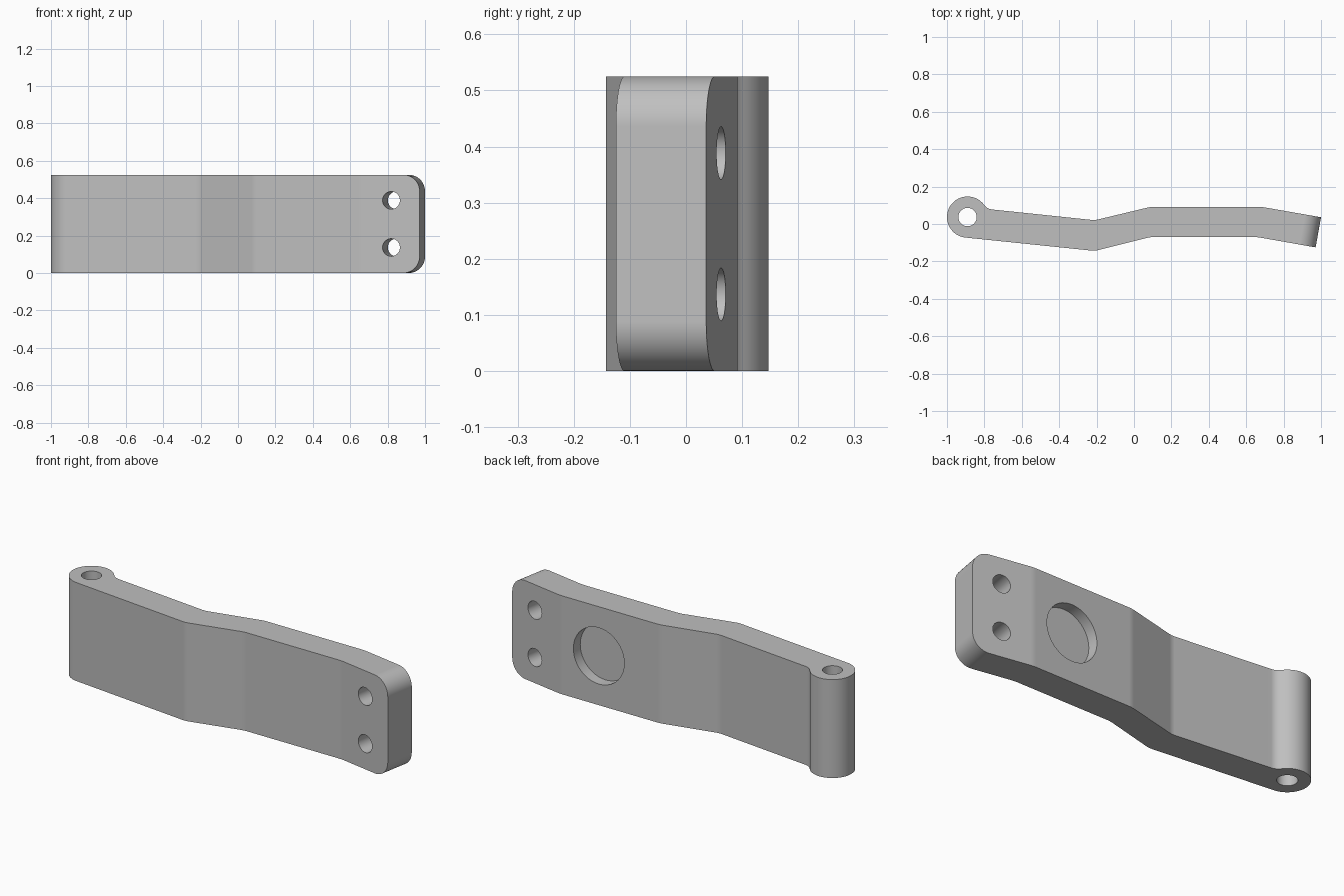
import bpy, bmesh
from math import sin, cos, atan2, sqrt, radians, pi
from mathutils import Vector

if "Cube" in bpy.data.objects:
    bpy.data.objects.remove(bpy.data.objects["Cube"])

HEIGHT = 0.525
PIN = Vector((-0.89, 0.037))      # hinge barrel axis
BARREL_R, FILLET_R = 0.11, 0.06
TILT = radians(6)                 # slope of the arm next to the barrel
TIP = radians(10)                 # slope of the tip

grey = bpy.data.materials.new("plain grey")
grey.use_nodes = True
grey.diffuse_color = (0.52, 0.52, 0.52, 1)
grey.node_tree.nodes["Principled BSDF"].inputs["Base Color"].default_value = grey.diffuse_color


def arc(centre, radius, start, end, steps):
    return [centre + radius * Vector((cos(a), sin(a)))
            for a in (start + (end - start) * i / steps for i in range(steps + 1))]


def cutter(name, radius, depth, location, rotation):
    bpy.ops.mesh.primitive_cylinder_add(vertices=64, radius=radius, depth=depth,
                                        location=location, rotation=rotation)
    ob = bpy.context.object
    ob.name = name
    ob.hide_render = True
    ob.data.materials.append(grey)
    return ob


# Hollow fillet between the arm's rear face and the barrel
rear_bend = Vector((-0.21, 0.02))
along = Vector((-cos(TILT), sin(TILT)))
up = Vector((sin(TILT), cos(TILT)))
base = rear_bend + up * FILLET_R - PIN
b = base.dot(along)
t = -b - sqrt(b * b - base.length_squared + (BARREL_R + FILLET_R) ** 2)
fillet_centre = rear_bend + up * FILLET_R + along * t
to_barrel = PIN - fillet_centre
join = atan2(-to_barrel.y, -to_barrel.x)

# Plan outline: bends, tip, then fillet and barrel arcs
bends = [Vector(p) for p in ((-0.21, -0.144), (0.085, -0.07), (0.66, -0.07))]
tip = [Vector((0.971, -0.125)), Vector((1.0, 0.036))]
rear_bends = [Vector(p) for p in ((0.68, 0.092), (0.09, 0.092))] + [rear_bend]
outline = bends + tip + rear_bends
outline += arc(fillet_centre, FILLET_R, -pi / 2 - TILT, -pi + join, 10)
outline += arc(PIN, BARREL_R, join, 1.5 * pi - TILT, 48)[1:]

# Arm body
bm = bmesh.new()
face = bm.faces.new([bm.verts.new((p.x, p.y, 0)) for p in outline])
top = bmesh.ops.extrude_face_region(bm, geom=[face])
bmesh.ops.translate(bm, vec=(0, 0, HEIGHT),
                    verts=[v for v in top["geom"] if isinstance(v, bmesh.types.BMVert)])
bmesh.ops.recalc_face_normals(bm, faces=bm.faces)


def is_at(edge, points):
    return all(any((v.co.xy - p).length < 1e-4 for p in points) for v in edge.verts)


def is_upright(edge):
    return abs(edge.verts[0].co.z - edge.verts[1].co.z) > 0.1


# Rounded tip corners, then slightly softened bends
corners = [e for e in bm.edges if is_at(e, tip) and not is_upright(e)]
bmesh.ops.bevel(bm, geom=corners, offset=0.088, segments=12, profile=0.5, affect='EDGES')
folds = [e for e in bm.edges if is_upright(e) and is_at(e, bends + rear_bends)]
bmesh.ops.bevel(bm, geom=folds, offset=0.015, segments=2, profile=0.5, affect='EDGES')

mesh = bpy.data.meshes.new("hinged_arm")
bm.to_mesh(mesh)
bm.free()
arm = bpy.data.objects.new("hinged_arm", mesh)
bpy.context.collection.objects.link(arm)
mesh.materials.append(grey)

# Pin bore, shallow round pocket in the rear, and two bolt holes through the tip
POCKET = 0.058
cutters = [
    cutter("pin_bore", 0.049, 2, (PIN.x, PIN.y, HEIGHT / 2), (0, 0, 0)),
    cutter("rear_pocket", 0.15, 0.4, (0.45, 0.092 - POCKET + 0.2, HEIGHT / 2), (pi / 2, 0, 0)),
]
for side in (-1, 1):
    cutters.append(cutter("bolt_hole", 0.047, 0.6,
                          (0.833, -0.02, HEIGHT / 2 + side * 0.126), (pi / 2, 0, -TIP)))

bpy.ops.object.select_all(action='DESELECT')
bpy.context.view_layer.objects.active = arm
arm.select_set(True)
for c in cutters:
    cut = arm.modifiers.new(c.name, 'BOOLEAN')
    cut.operation = 'DIFFERENCE'
    cut.solver = 'EXACT'
    cut.object = c
    bpy.ops.object.modifier_apply(modifier=cut.name)
for c in cutters:
    bpy.data.objects.remove(c)

# Smooth curves with crisp edges and flat panels
bpy.ops.object.shade_smooth_by_angle(angle=radians(30))
weighted = arm.modifiers.new("flat_panels", 'WEIGHTED_NORMAL')
weighted.keep_sharp = True
